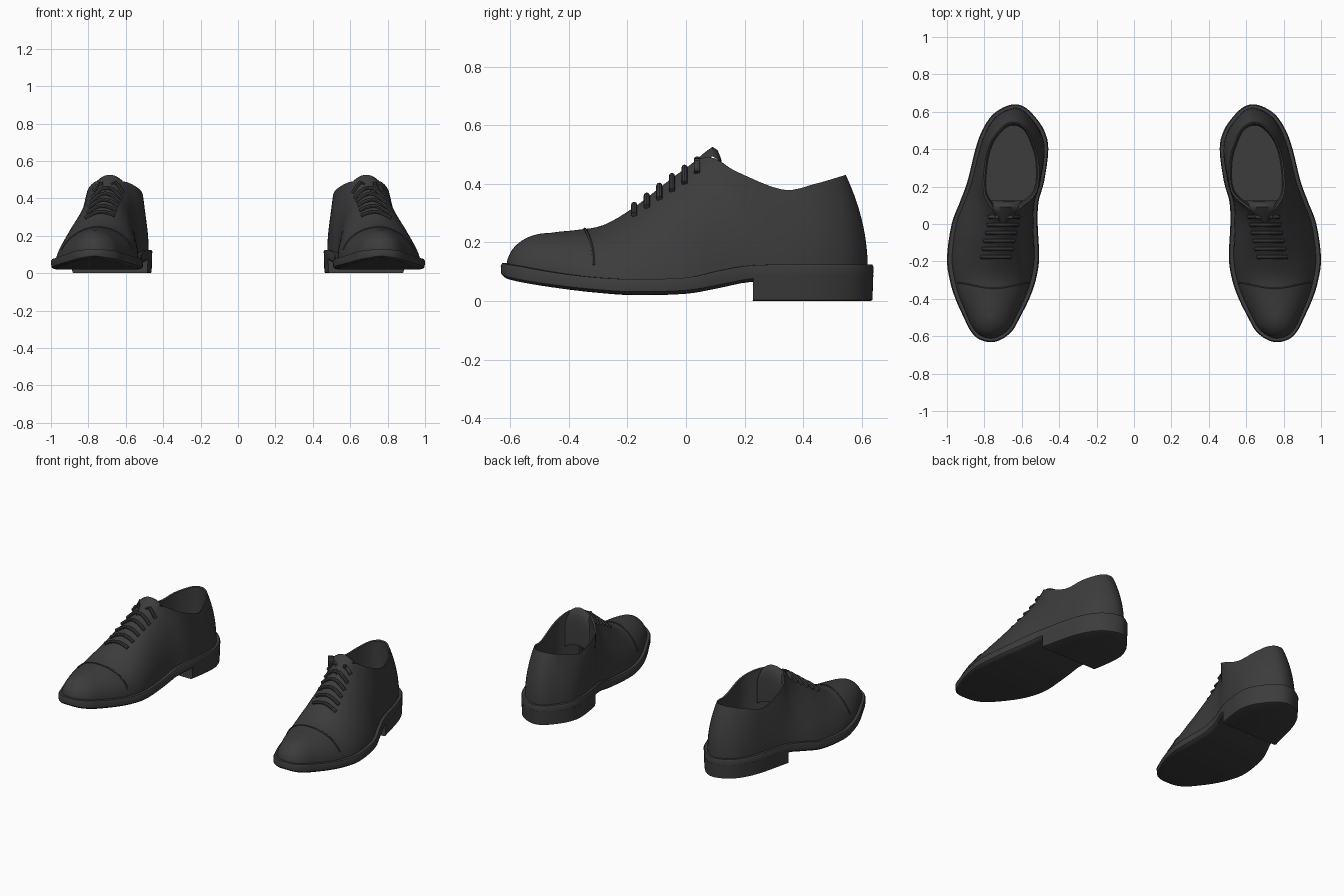
import bpy, bmesh, math
from mathutils import Vector
from mathutils.bvhtree import BVHTree

if "Cube" in bpy.data.objects:
    bpy.data.objects.remove(bpy.data.objects["Cube"])

leather = bpy.data.materials.new("black_leather")
leather.diffuse_color = (0.045, 0.045, 0.045, 1)
leather.use_nodes = True
leather.node_tree.nodes["Principled BSDF"].inputs["Base Color"].default_value = leather.diffuse_color

# Sole stations, toe to heel: y, inner x, outer x, top z, bottom z
SOLE = [
    (-.632, .765, .765, .130, .080), (-.615, .705, .830, .125, .072),
    (-.570, .650, .875, .118, .062), (-.500, .610, .910, .105, .050),
    (-.400, .560, .955, .090, .037), (-.300, .525, .985, .080, .027),
    (-.180, .507, 1.00, .075, .020), (.000, .515, .975, .080, .025),
    (.120, .510, .930, .105, .045), (.230, .480, .890, .122, .065),
    (.400, .458, .848, .125, .070), (.500, .480, .812, .125, .070),
    (.580, .535, .760, .125, .070), (.625, .585, .695, .125, .070),
    (.640, .635, .635, .125, .070)]
# Ridge and collar per station: y, inner x, outer x, z, outer bulge, outer roundness, inner roundness
TOP = [
    (-.470, .765, .765, .232, 2, 2, 2), (-.465, .765, .765, .232, 2, 2, 2),
    (-.455, .763, .763, .233, 2, 2, 2), (-.430, .761, .761, .237, 2, 2, 2),
    (-.370, .756, .756, .243, 1.9, 1.9, 2), (-.280, .750, .750, .260, 1.7, 1.7, 2),
    (-.170, .738, .738, .325, 1.5, 1.5, 2), (-.020, .710, .710, .440, 1.4, 1.4, 2),
    (.075, .620, .755, .492, 1.3, 1.1, 1.4), (.170, .520, .805, .443, 1.3, 1, 1),
    (.330, .510, .797, .380, 1.6, 1, 1), (.440, .540, .765, .400, 2, 1, 1),
    (.510, .575, .715, .420, 2, 1, 1), (.540, .615, .675, .429, 2, 1, 1),
    (.545, .645, .645, .430, 2, 1, 1)]
SUB = 4


def smooth_rows(rows):
    """Pass a smooth curve through all station columns, with rounded ends."""
    swap = lambda r: (r[0], r[2], r[1]) + tuple(r[3:])
    pts = [swap(rows[1])] + rows + [swap(rows[-2])]
    out = []
    for i in range(1, len(rows)):
        for k in range(SUB):
            t = k / SUB
            out.append([.5 * (2 * b + (c - a) * t + (2 * a - 5 * b + 4 * c - d) * t * t
                              + (3 * b - a - 3 * c + d) * t ** 3)
                        for a, b, c, d in zip(*pts[i - 1:i + 3])])
    return out + [list(rows[-1])]


sole = smooth_rows(SOLE)
top = smooth_rows(TOP)
for i, r in enumerate(top):
    if i <= 7 * SUB or r[1] > r[2]:
        r[1] = r[2] = (r[1] + r[2]) / 2


def finish(name, bm, angle=40):
    bmesh.ops.remove_doubles(bm, verts=bm.verts, dist=1e-4)
    bmesh.ops.recalc_face_normals(bm, faces=bm.faces)
    tree = BVHTree.FromBMesh(bm)
    me = bpy.data.meshes.new(name)
    bm.to_mesh(me)
    bm.free()
    me.materials.append(leather)
    ob = bpy.data.objects.new(name, me)
    bpy.context.collection.objects.link(ob)
    bpy.ops.object.select_all(action='DESELECT')
    ob.select_set(True)
    bpy.context.view_layer.objects.active = ob
    bpy.ops.object.shade_smooth_by_angle(angle=math.radians(angle))
    ob.modifiers.new("other_shoe", 'MIRROR').use_mirror_merge = False
    return tree


def shell(name, rings, angle=40):
    """Skin rings of (inner points, outer points); close first and last across the width."""
    bm = bmesh.new()
    loops = []
    for inner, outer in rings:
        vi = [bm.verts.new(p) for p in inner]
        vo = [bm.verts.new(p) for p in outer]
        loops.append((vi, vo, vo + vi[::-1]))
    for a, b in zip(loops, loops[1:]):
        n = len(a[2])
        for k in range(n):
            m = (k + 1) % n
            bm.faces.new((a[2][k], a[2][m], b[2][m], b[2][k]))
    for vi, vo, _ in (loops[0], loops[-1]):
        for k in range(len(vi) - 1):
            bm.faces.new((vi[k], vi[k + 1], vo[k + 1], vo[k]))
    return finish(name, bm, angle)


def outline(d, z, start=0):
    """Sole outline pulled in by d; z is a rule giving height per station."""
    res = ([], [])
    for r in sole[start:]:
        cx = (r[1] + r[2]) / 2
        for side in (0, 1):
            x = cx + (r[1 + side] - cx) * (1 - d / .2)
            y = r[0] * (1 - d / .635)
            res[side].append((x, y, z(r)))
    return res


# Welted sole
shell("sole", [
    outline(.03, lambda r: r[4]),
    outline(.012, lambda r: r[4] + .002),
    outline(.002, lambda r: r[4] + .012),
    outline(0, lambda r: r[3] - .010),
    outline(.005, lambda r: r[3]),
    outline(.04, lambda r: r[3])])

# Heel block
h0 = 9 * SUB
shell("heel", [
    outline(.012, lambda r: 0, h0),
    outline(.004, lambda r: .004, h0),
    outline(.001, lambda r: .09, h0)])

# Upper with collar opening and lining
base = outline(.02, lambda r: r[3] - .012)
rings = []
STEPS = 14
for j in range(STEPS + 1):
    h = math.sin(j / STEPS * math.pi / 2)
    ring = ([], [])
    for i, t in enumerate(top):
        for side in (0, 1):
            p = max(1, t[4]) if side else 2
            q = max(1, t[5] if side else t[6])
            f = 1 - max(0, 1 - h ** p) ** (1 / q)
            b = base[side][i]
            ring[side].append((b[0] + (t[1 + side] - b[0]) * f,
                               b[1] + (t[0] - b[1]) * f,
                               b[2] + (t[3] - b[2]) * h))
    rings.append(ring)
for scale, floor in ((.94, None), (.95, .24), (.9, .15)):
    ring = ([], [])
    for i, t in enumerate(top):
        cx = (t[1] + t[2]) / 2
        for side in (0, 1):
            if i <= 7 * SUB:
                ring[side].append((cx, t[0], t[3]))
            else:
                ring[side].append((cx + (t[1 + side] - cx) * scale,
                                   .32 + (t[0] - .32) * (scale + .02),
                                   floor or t[3] - .004))
    rings.append(ring)
surface = shell("upper", rings, 50)


def tubes(name, paths, radius, sides=8):
    """Round cords along point paths, with closed ends."""
    bm = bmesh.new()
    for path in paths:
        prev = None
        for k, p in enumerate(path):
            d = (path[min(k + 1, len(path) - 1)] - path[max(k - 1, 0)]).normalized()
            u = d.cross(Vector((0, 1, 0))).normalized()
            v = d.cross(u)
            ring = [bm.verts.new(p + radius * (u * math.cos(a) + v * math.sin(a)))
                    for a in (2 * math.pi * s / sides for s in range(sides))]
            if prev:
                for s in range(sides):
                    m = (s + 1) % sides
                    bm.faces.new((prev[s], prev[m], ring[m], ring[s]))
            if k in (0, len(path) - 1):
                bm.faces.new(ring)
            prev = ring
    finish(name, bm)


# Laces lying across the instep
laces = []
for k in range(6):
    y = -.175 + k * .043
    cx = .738 - k * .009
    path = []
    for s in range(-4, 5):
        hit = surface.ray_cast(Vector((cx + s * .02, y, 2)), Vector((0, 0, -1)))[0]
        if hit:
            path.append(hit + Vector((0, -.002, .007)))
    if len(path) > 2:
        laces.append(path)
tubes("laces", laces, .0105)

# Toe cap seam
seam = []
for k in range(33):
    a = math.radians(4 + 172 * k / 32)
    d = Vector((math.cos(a), 0, math.sin(a)))
    y = -.345 + .03 * abs(math.cos(a)) ** 2
    hit = surface.ray_cast(Vector((.75, y, .11)) + d, -d)[0]
    if hit:
        seam.append(hit)
tubes("toe_cap_seam", [seam], .005, 6)

# Arched tongue rising above the laces and folding into the opening
bm = bmesh.new()
rows = []
for y, z, w in ((-.03, .425, .03), (.03, .478, .055), (.065, .508, .07), (.09, .526, .068),
                (.108, .515, .07), (.120, .485, .08), (.126, .44, .09), (.126, .30, .09)):
    cx = .70 - .12 * (y + .03)
    rows.append([bm.verts.new((cx + w * s / 5, y, z - .032 * (s / 5) ** 2))
                 for s in range(-5, 6)])
for a, b in zip(rows, rows[1:]):
    for s in range(10):
        bm.faces.new((a[s], a[s + 1], b[s + 1], b[s]))
finish("tongue", bm, 60)
